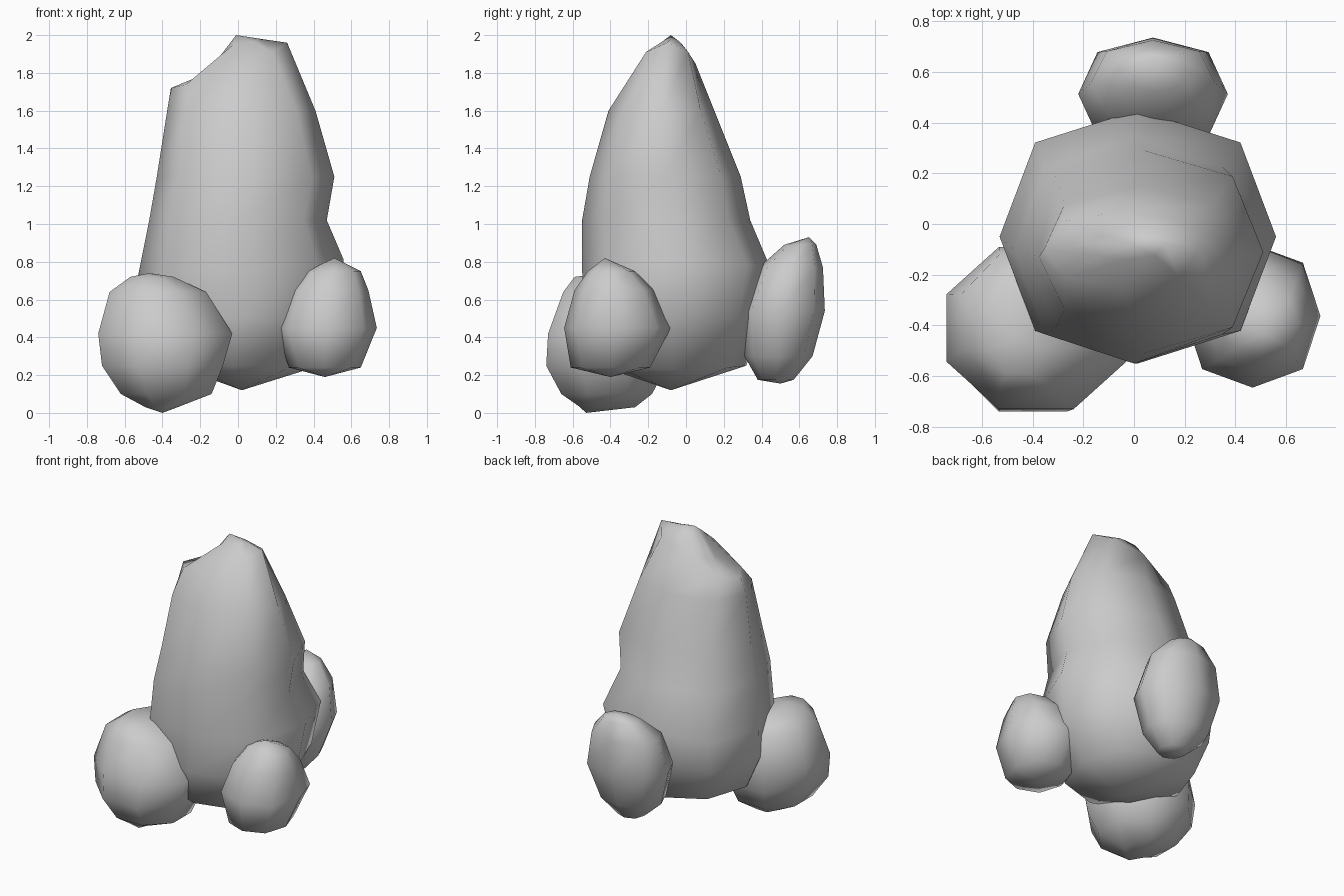
import bpy
import bmesh
from math import sin, cos, radians

cube = bpy.data.objects.get("Cube")
if cube:
    bpy.data.objects.remove(cube)

SIDES = 8

stone = bpy.data.materials.new("grey stone")
stone.use_nodes = True
stone.diffuse_color = (0.6, 0.6, 0.6, 1)
stone.node_tree.nodes["Principled BSDF"].inputs["Base Color"].default_value = stone.diffuse_color


def rock(name, bottom, rings, top, turned=False):
    """Loft eight-sided rings between two poles.

    Each ring is x min, x max, y min, y max, z and, for a slanted ring,
    how far its -x and +x ends are lifted.
    """
    bm = bmesh.new()
    loops = []
    half_step = radians(180 / SIDES)
    for x0, x1, y0, y1, z, *lift in rings:
        left, right = lift or (0, 0)
        loop = []
        for i in range(SIDES):
            a = 2 * half_step * i
            if turned:
                a += half_step
                bulge = 1 / cos(half_step)
            else:
                bulge = 1.05 if i % 2 else 1.0
            c, s = cos(a) * bulge, sin(a) * bulge
            rise = right * c * c if c > 0 else left * abs(c) ** 0.5
            loop.append(bm.verts.new(((x0 + x1 + (x1 - x0) * c) / 2,
                                      (y0 + y1 + (y1 - y0) * s) / 2,
                                      z + rise)))
        loops.append(loop)
    low, high = bm.verts.new(bottom), bm.verts.new(top)
    for i in range(SIDES):
        j = (i + 1) % SIDES
        bm.faces.new((low, loops[0][j], loops[0][i]))
        bm.faces.new((high, loops[-1][i], loops[-1][j]))
        for a, b in zip(loops, loops[1:]):
            bm.faces.new((a[i], a[j], b[j], b[i]))
    bmesh.ops.recalc_face_normals(bm, faces=bm.faces)
    for face in bm.faces:
        face.smooth = True
    mesh = bpy.data.meshes.new(name)
    bm.to_mesh(mesh)
    bm.free()
    mesh.materials.append(stone)
    obj = bpy.data.objects.new(name, mesh)
    bpy.context.collection.objects.link(obj)
    return obj


# Tall central spire with a notched ridge
rock("rock_spire", (.02, -.08, .12), [
    (-.42, .37, -.46, .32, .25, .03, -.02),
    (-.52, .51, -.54, .4, .5),
    (-.53, .56, -.55, .45, .76, -.04, .05),
    (-.47, .47, -.55, .34, 1.02),
    (-.43, .51, -.51, .29, 1.25),
    (-.375, .41, -.41, .15, 1.6),
    (-.355, .26, -.25, .05, 1.85, -.13, .11),
    (-.17, .12, -.14, -.02, 1.95, -.16, .03),
], (-.01, -.08, 2))

# Large boulder at the front right
rock("front_right_boulder", (-.4, -.53, 0), [
    (-.49, -.32, -.56, -.27, .03),
    (-.62, -.14, -.66, -.18, .1),
    (-.72, -.08, -.74, -.1, .25),
    (-.74, -.03, -.73, -.09, .42),
    (-.68, -.17, -.65, -.12, .64),
    (-.57, -.34, -.59, -.25, .72),
], (-.47, -.45, .74), turned=True)

# Small boulder at the front left
rock("front_left_boulder", (.46, -.4, .19), [
    (.27, .65, -.61, -.19, .24),
    (.2, .735, -.645, -.08, .45),
    (.28, .69, -.59, -.17, .65),
    (.36, .65, -.52, -.27, .75),
], (.51, -.43, .82))

# Upright boulder leaning on the back
rock("back_boulder", (.08, .5, .155), [
    (-.01, .17, .38, .57, .175),
    (-.15, .28, .31, .67, .3),
    (-.22, .37, .29, .735, .54),
    (-.17, .32, .385, .725, .77),
    (-.05, .21, .52, .69, .89),
], (.08, .65, .93))
